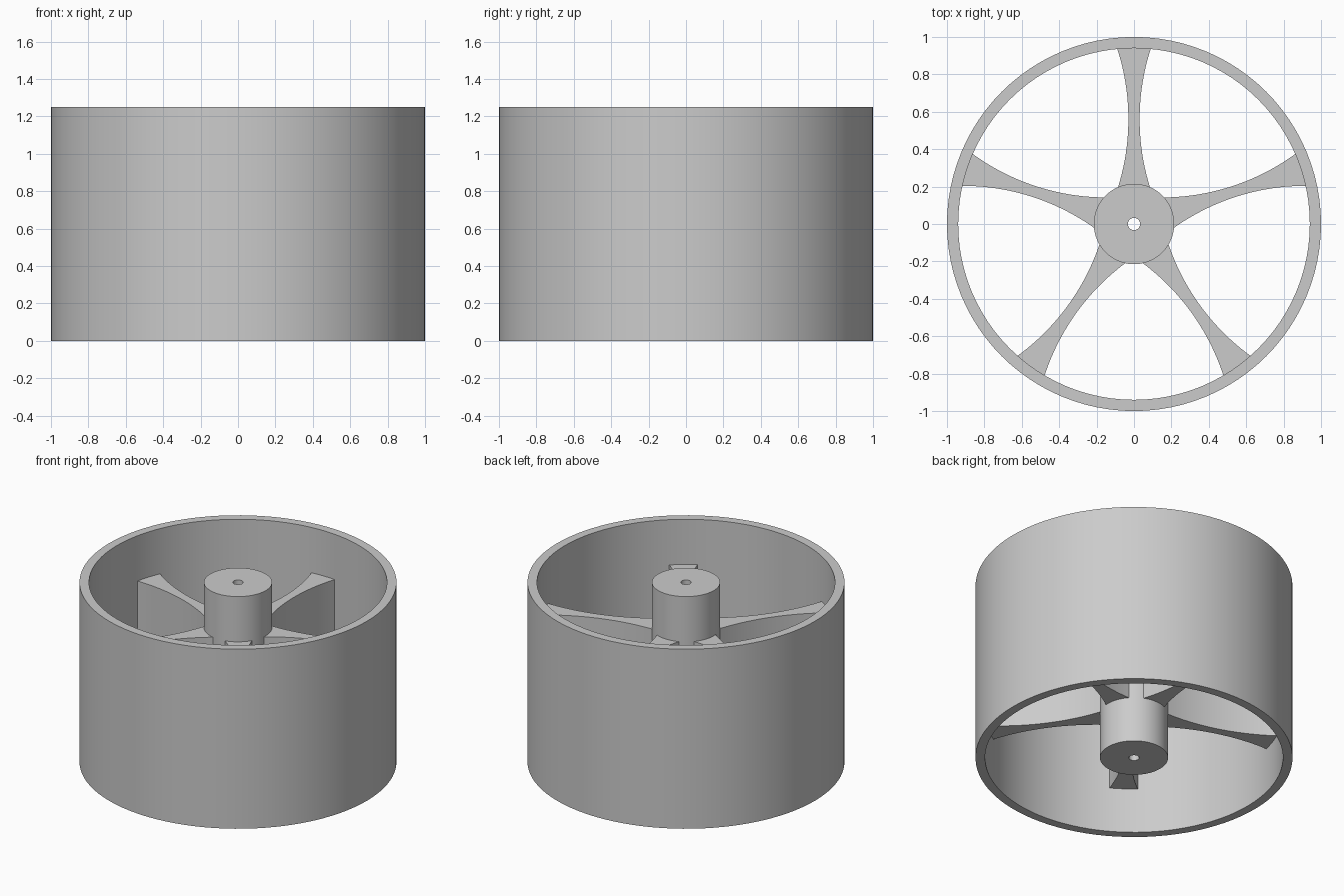
import bpy, bmesh, math
from math import sin, cos, pi, sqrt

if "Cube" in bpy.data.objects:
    bpy.data.objects.remove(bpy.data.objects["Cube"], do_unlink=True)

HEIGHT = 1.25
RIM_OUT, RIM_IN = 1.0, 0.94
HUB_OUT, BORE = 0.215, 0.033
SPOKE_LOW, SPOKE_HIGH = 0.315, 0.935

GREY = (0.6, 0.6, 0.6, 1)
grey = bpy.data.materials.new("plain grey")
grey.use_nodes = True
grey.diffuse_color = GREY
grey.node_tree.nodes["Principled BSDF"].inputs["Base Color"].default_value = GREY


def finish(name, bm):
    """Turn a bmesh into a shaded, coloured object."""
    bmesh.ops.recalc_face_normals(bm, faces=bm.faces)
    mesh = bpy.data.meshes.new(name)
    bm.to_mesh(mesh)
    bm.free()
    mesh.materials.append(grey)
    obj = bpy.data.objects.new(name, mesh)
    bpy.context.collection.objects.link(obj)
    bpy.ops.object.select_all(action="DESELECT")
    obj.select_set(True)
    bpy.context.view_layer.objects.active = obj
    bpy.ops.object.shade_smooth_by_angle(angle=math.radians(30))
    return obj


def tube(name, outer, inner, segments):
    """Closed ring with a rectangular section, standing on the ground."""
    bm = bmesh.new()
    section = [(outer, 0), (outer, HEIGHT), (inner, HEIGHT), (inner, 0)]
    rings = []
    for i in range(segments):
        a = 2 * pi * i / segments
        rings.append([bm.verts.new((r * cos(a), r * sin(a), z)) for r, z in section])
    for i, ring in enumerate(rings):
        after = rings[(i + 1) % segments]
        for j in range(4):
            k = (j + 1) % 4
            bm.faces.new((ring[j], after[j], after[k], ring[k]))
    return finish(name, bm)


def spoke(name, angle, steps=20):
    """Upright web, waisted by a circular arc on each side."""
    start, end, waist, half_waist, radius = 0.19, 0.95, 0.56, 0.03, 1.22
    bm = bmesh.new()
    sections = []
    for i in range(steps + 1):
        d = start + (end - start) * i / steps
        w = half_waist + radius - sqrt(radius ** 2 - (d - waist) ** 2)
        corners = [(-w, SPOKE_LOW), (w, SPOKE_LOW), (w, SPOKE_HIGH), (-w, SPOKE_HIGH)]
        sections.append([bm.verts.new((d * cos(angle) - s * sin(angle),
                                       d * sin(angle) + s * cos(angle), z))
                         for s, z in corners])
    for a, b in zip(sections, sections[1:]):
        for j in range(4):
            k = (j + 1) % 4
            bm.faces.new((a[j], b[j], b[k], a[k]))
    bm.faces.new(sections[0])
    bm.faces.new(sections[-1])
    return finish(name, bm)


# Outer drum, central hub with its bore, and five spokes between them
tube("rim", RIM_OUT, RIM_IN, 96)
tube("hub", HUB_OUT, BORE, 64)
for n in range(5):
    spoke(f"spoke_{n + 1}", pi / 2 + n * 2 * pi / 5)
